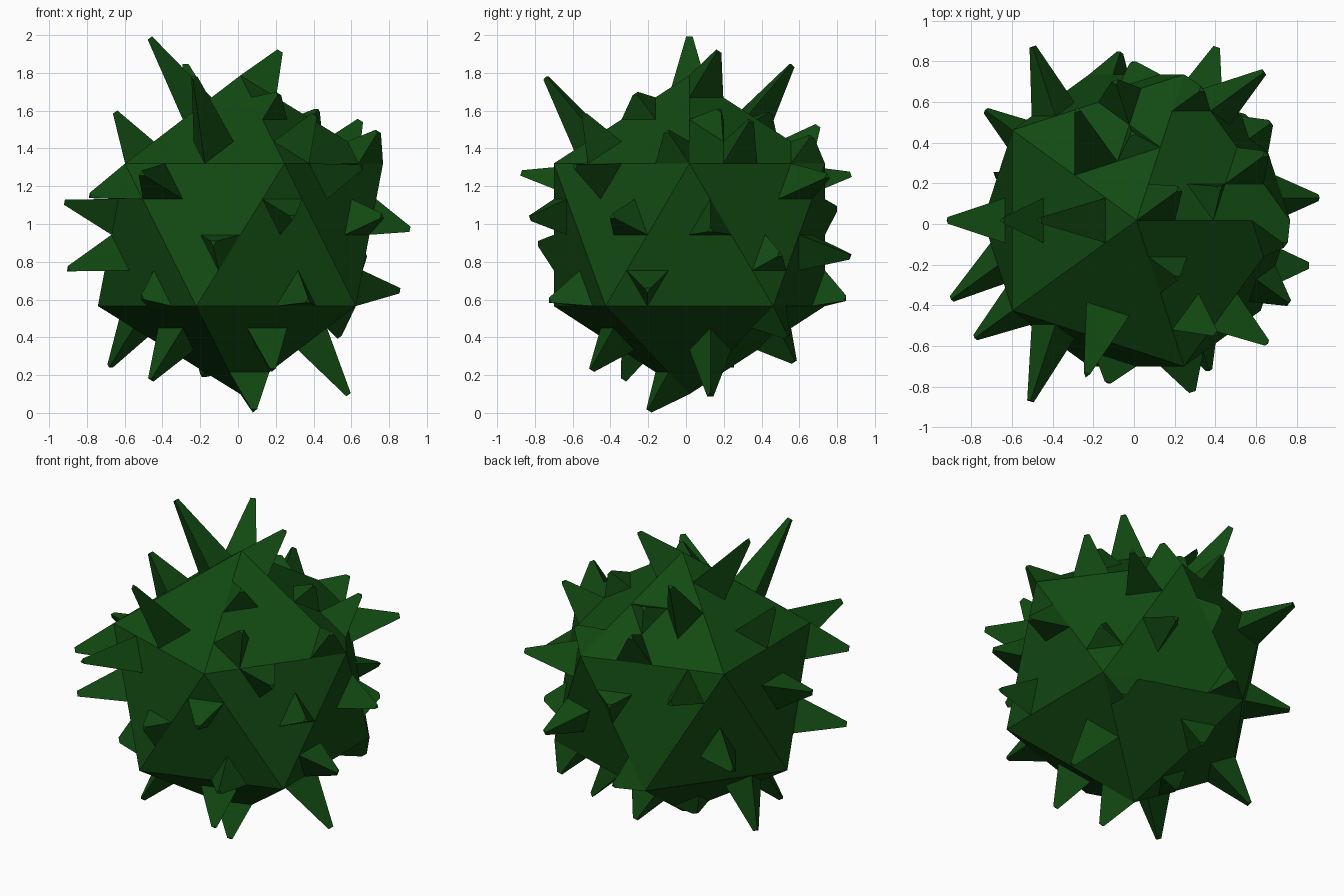
import bpy, bmesh
from mathutils import Vector

if "Cube" in bpy.data.objects:
    bpy.data.objects.remove(bpy.data.objects["Cube"])

CENTRE = Vector((0.013, 0.018, 0.943))
RADIUS = 0.844
TIP_SCALE = 0.15

# approximate spike tips, clockwise groups from crown to underside
TIPS = [
    (-.46, .01, 1.99), (.13, .10, 2.0), (-.26, -.74, 1.77), (-.29, .64, 1.78),
    (-.68, -.02, 1.57), (.22, -.25, 1.69), (.38, -.51, 1.61), (.43, .15, 1.61),
    (.68, .35, 1.52), (.75, -.08, 1.49), (.65, -.59, 1.32), (-.03, .46, 1.57),
    (.25, .73, 1.48), (-.22, .75, 1.45),
    (-.92, .01, 1.11), (-.90, -.37, .77), (-.77, -.56, 1.10), (-.73, .56, .77),
    (-.50, .87, 1.26), (-.51, -.87, 1.27), (.64, .75, 1.24), (.41, .87, .84),
    (-.08, .85, .61), (0, .80, 1.08), (.67, .50, .84), (.91, .13, .97),
    (.86, -.21, .66), (.77, -.37, 1.06), (.28, -.83, 1.05), (-.13, -.78, .90),
    (.37, -.72, .59), (-.52, -.48, .61),
    (-.67, .29, .26), (-.46, -.31, .17), (.01, .57, .28), (.59, .13, .10),
    (.09, -.19, .01), (.19, -.50, .23), (.50, .57, .42), (-.17, .20, .20),
]

# core: icosahedron with every face split into sixteen flat triangles
bm = bmesh.new()
bmesh.ops.create_icosphere(bm, subdivisions=1, radius=RADIUS)
bmesh.ops.subdivide_edges(bm, edges=bm.edges[:], cuts=3, use_grid_fill=True)
bmesh.ops.translate(bm, verts=bm.verts[:], vec=CENTRE)
bmesh.ops.recalc_face_normals(bm, faces=bm.faces[:])
bm.normal_update()

# choose the small triangle whose normal line passes closest to each tip
chosen = {}
cells = [(f, f.calc_center_median(), f.normal.copy()) for f in bm.faces]
for tip in map(Vector, TIPS):
    best = None
    for f, c, n in cells:
        h = (tip - c).dot(n)
        if f in chosen or not 0.03 < h < 0.55:
            continue
        miss = (tip - c - n * h).length
        if best is None or miss < best[0]:
            best = (miss, f, h)
    if best:
        chosen[best[1]] = best[2]

# spikes: pull the chosen triangles out along their normals to blunt tips
for f, h in chosen.items():
    c, n, base = f.calc_center_median(), f.normal.copy(), list(f.verts)
    top = [bm.verts.new(c + (v.co - c) * TIP_SCALE + n * h) for v in base]
    bm.faces.remove(f)
    for i in range(3):
        j = (i + 1) % 3
        bm.faces.new((base[i], base[j], top[j], top[i]))
    bm.faces.new(top)
bm.normal_update()

mesh = bpy.data.meshes.new("spiky_ball")
bm.to_mesh(mesh)
bm.free()
ball = bpy.data.objects.new("spiky_ball", mesh)
bpy.context.collection.objects.link(ball)

green = bpy.data.materials.new("dark green")
green.diffuse_color = (0.006, 0.068, 0.006, 1)
green.use_nodes = True
green.node_tree.nodes["Principled BSDF"].inputs["Base Color"].default_value = green.diffuse_color
mesh.materials.append(green)
